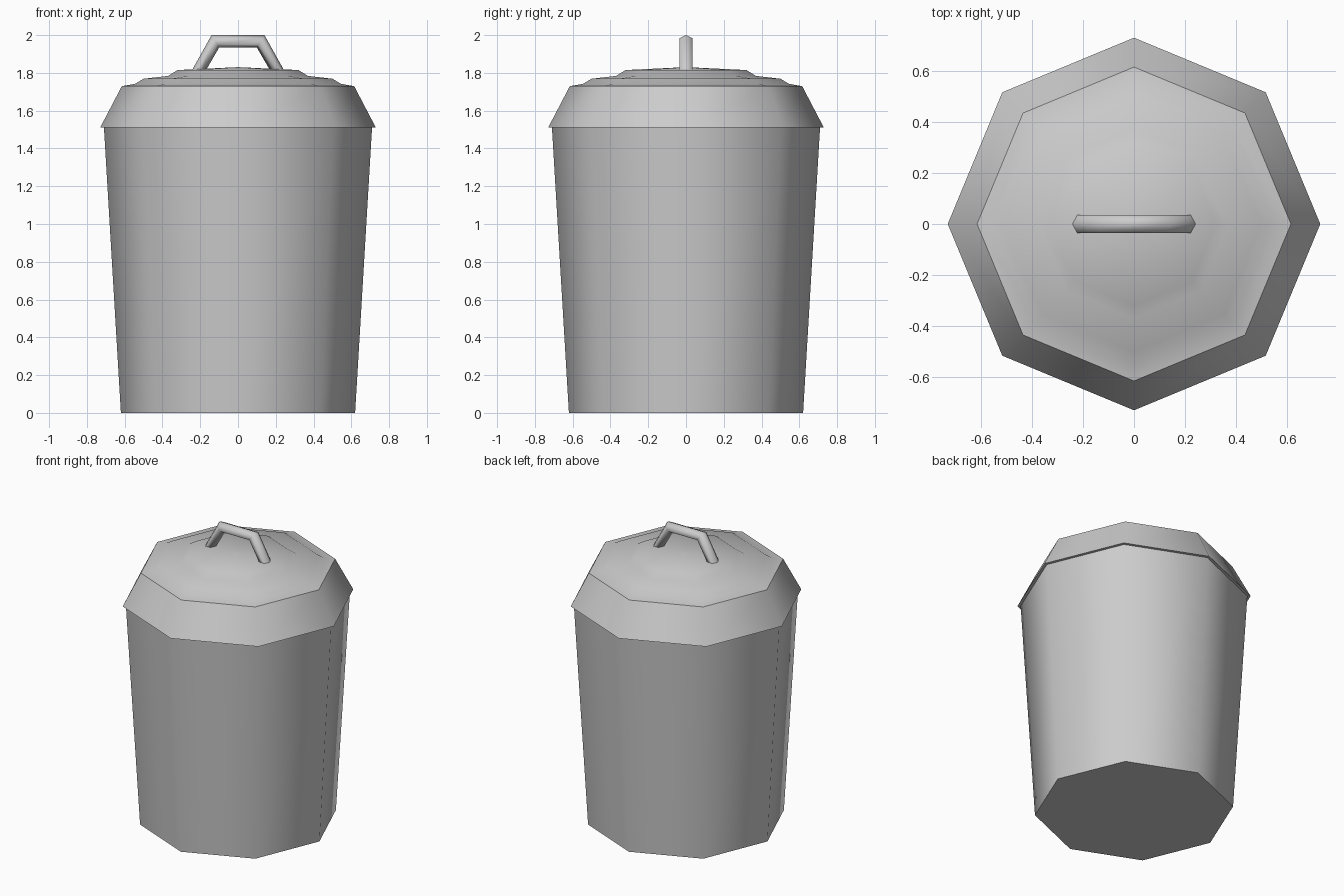
import bpy, bmesh, math

if "Cube" in bpy.data.objects:
    bpy.data.objects.remove(bpy.data.objects["Cube"])

SIDES = 8

metal = bpy.data.materials.new("grey metal")
metal.diffuse_color = (0.6, 0.6, 0.6, 1)
metal.use_nodes = True
metal.node_tree.nodes["Principled BSDF"].inputs["Base Color"].default_value = metal.diffuse_color


def make_object(name, rings, smooth_angle):
    """Skin a list of closed rings, cap both ends, shade smooth by angle."""
    bm = bmesh.new()
    loops = [[bm.verts.new(p) for p in ring] for ring in rings]
    n = len(loops[0])
    for a, b in zip(loops, loops[1:]):
        for i in range(n):
            j = (i + 1) % n
            bm.faces.new((a[i], a[j], b[j], b[i]))
    bm.faces.new(loops[0][::-1])
    bm.faces.new(loops[-1])
    bmesh.ops.recalc_face_normals(bm, faces=bm.faces[:])
    mesh = bpy.data.meshes.new(name)
    bm.to_mesh(mesh)
    bm.free()
    mesh.materials.append(metal)
    obj = bpy.data.objects.new(name, mesh)
    bpy.context.collection.objects.link(obj)
    bpy.ops.object.select_all(action='DESELECT')
    obj.select_set(True)
    bpy.context.view_layer.objects.active = obj
    bpy.ops.object.shade_smooth_by_angle(angle=math.radians(smooth_angle))
    return obj


def octagon(radius, z):
    """Eight-sided ring with corners on the x and y axes."""
    return [(radius * math.cos(math.tau * i / SIDES),
             radius * math.sin(math.tau * i / SIDES), z) for i in range(SIDES)]


def tube_ring(outer, inner, half_width, n=6):
    """Six-sided handle section between an outer and an inner (x, z) point."""
    cx, cz = (outer[0] + inner[0]) / 2, (outer[1] + inner[1]) / 2
    hx, hz = (outer[0] - inner[0]) / 2, (outer[1] - inner[1]) / 2
    ring = []
    for i in range(n):
        a = math.tau * i / n
        ring.append((cx + hx * math.cos(a),
                     half_width / math.sin(math.pi / 3) * math.sin(a),
                     cz + hz * math.cos(a)))
    return ring


# Tapered bin body
make_object("bin_body", [octagon(0.62, 0), octagon(0.71, 1.515)], 48)

# Lid: sloped skirt, then two shallow steps up to a low point
lid_profile = [(0.73, 1.51), (0.615, 1.73), (0.545, 1.742), (0.50, 1.769),
               (0.37, 1.784), (0.32, 1.815), (0.01, 1.83)]
make_object("lid", [octagon(r, z) for r, z in lid_profile], 48)

# Bent handle, one half listed and mirrored
half = [((0.246, 1.81), (0.172, 1.81)), ((0.14, 2.0), (0.10, 1.934))]
stations = [((-o[0], o[1]), (-i[0], i[1])) for o, i in half] + half[::-1]
make_object("lid_handle", [tube_ring(o, i, 0.035) for o, i in stations], 75)
